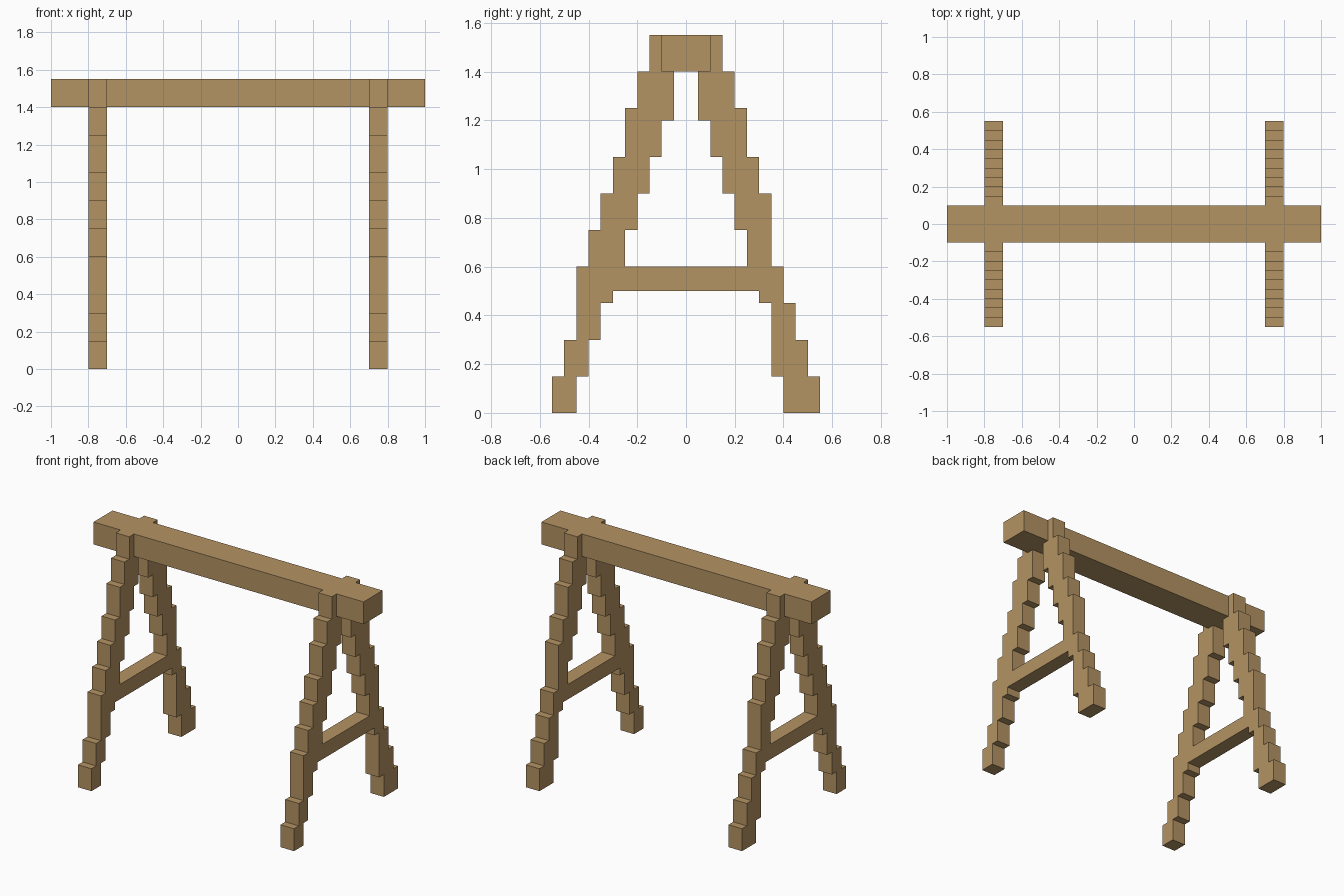
import bpy
import bmesh

cube = bpy.data.objects.get("Cube")
if cube:
    bpy.data.objects.remove(cube, do_unlink=True)

wood = bpy.data.materials.new("tan wood")
wood.use_nodes = True
COLOUR = (0.456, 0.292, 0.125, 1.0)
wood.diffuse_color = COLOUR
wood.node_tree.nodes["Principled BSDF"].inputs["Base Color"].default_value = COLOUR


def extrude_profile(name, profile, x0, x1):
    """Extrude a closed (y, z) outline along x."""
    bm = bmesh.new()
    face = bm.faces.new([bm.verts.new((x0, y, z)) for y, z in profile])
    result = bmesh.ops.extrude_face_region(bm, geom=[face])
    moved = [v for v in result["geom"] if isinstance(v, bmesh.types.BMVert)]
    bmesh.ops.translate(bm, verts=moved, vec=(x1 - x0, 0, 0))
    bmesh.ops.recalc_face_normals(bm, faces=bm.faces)
    mesh = bpy.data.meshes.new(name)
    bm.to_mesh(mesh)
    bm.free()
    mesh.materials.append(wood)
    obj = bpy.data.objects.new(name, mesh)
    bpy.context.collection.objects.link(obj)
    return obj


def stair(edge, z=0.0):
    """Turn (offset, top height) steps into a stepped line going upwards."""
    points = []
    for y, top in edge:
        points += [(y, z), (y, top)]
        z = top
    return points


def leg_profile(outer, inner, side):
    outline = stair(outer) + stair(inner)[::-1]
    return [(side * y, z) for y, z in outline]


def box(y0, y1, z0, z1):
    return [(y0, z0), (y1, z0), (y1, z1), (y0, z1)]


# Stepped edges: the front and back legs differ slightly near the floor
upper_outer = [(0.35, 0.90), (0.30, 1.05), (0.25, 1.25), (0.20, 1.40), (0.15, 1.55)]
upper_inner = [(0.30, 0.60), (0.25, 0.75), (0.20, 0.90), (0.15, 1.05),
               (0.10, 1.20), (0.05, 1.40), (0.10, 1.55)]
legs = {
    "front": (-1, [(0.55, 0.15), (0.50, 0.30), (0.45, 0.60), (0.40, 0.75)] + upper_outer,
              [(0.45, 0.15), (0.40, 0.30), (0.35, 0.45)] + upper_inner),
    "back": (1, [(0.55, 0.15), (0.50, 0.30), (0.45, 0.45), (0.40, 0.60)] + upper_outer,
             [(0.40, 0.15), (0.35, 0.45)] + upper_inner),
}

# Two A-frames, each with a pair of legs and a cross rail
for side_name, x in (("right", -0.75), ("left", 0.75)):
    for leg_name, (side, outer, inner) in legs.items():
        extrude_profile(f"{leg_name}_{side_name}_leg",
                        leg_profile(outer, inner, side), x - 0.05, x + 0.05)
    extrude_profile(f"{side_name}_cross_rail", box(-0.30, 0.30, 0.50, 0.60),
                    x - 0.05, x + 0.05)

# Top beam
extrude_profile("top_beam", box(-0.10, 0.10, 1.40, 1.55), -1.0, 1.0)
